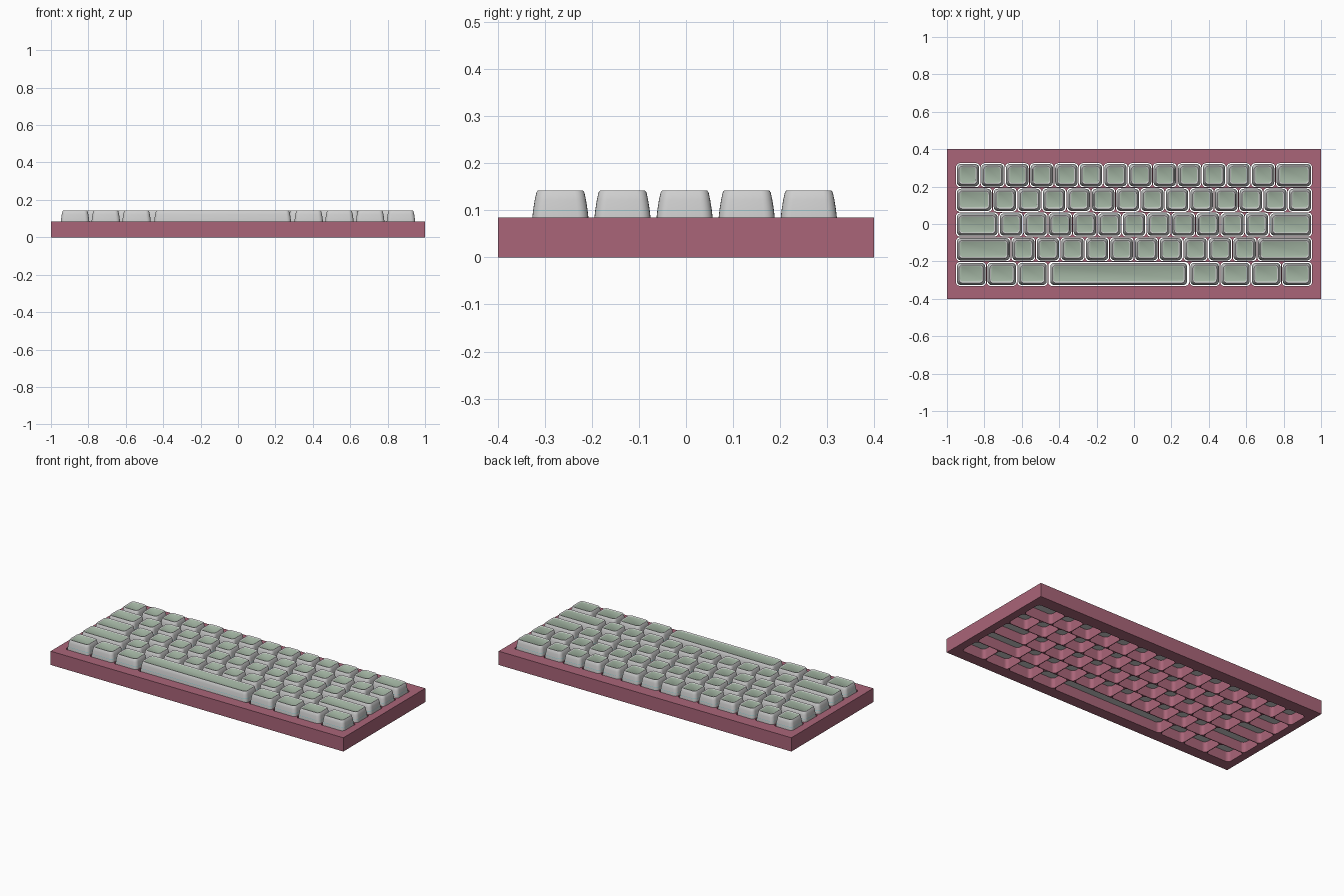
import bpy, bmesh, math

if "Cube" in bpy.data.objects:
    bpy.data.objects.remove(bpy.data.objects["Cube"])

U = 0.1315            # one key unit
ROW_PITCH = 0.132
CASE_H = 0.085
ROWS = [              # key widths in units, back row first
    [1] * 13 + [1.5],
    [1.5] + [1] * 13,
    [1.75] + [1] * 11 + [1.75],
    [2.25] + [1] * 10 + [2.25],
    [1.25] * 3 + [5.75] + [1.25] * 4,
]


def material(name, rgb):
    m = bpy.data.materials.new(name)
    m.diffuse_color = (*rgb, 1)
    m.use_nodes = True
    m.node_tree.nodes["Principled BSDF"].inputs["Base Color"].default_value = m.diffuse_color
    return m


pink = material("case_pink", (0.40, 0.13, 0.19))
grey = material("key_grey", (0.62, 0.62, 0.62))
green = material("key_top_green", (0.38, 0.48, 0.38))
cyan = material("key_line_cyan", (0.25, 0.65, 0.68))


def rounded_rect(cx, cy, w, h, r, n=5):
    """Outline points of a rounded rectangle."""
    pts = []
    for i, (sx, sy) in enumerate([(1, 1), (-1, 1), (-1, -1), (1, -1)]):
        for k in range(n + 1):
            a = math.pi / 2 * (i + k / n)
            pts.append((cx + sx * (w / 2 - r) + r * math.cos(a),
                        cy + sy * (h / 2 - r) + r * math.sin(a)))
    return pts


# Key profile: (inset from base outline, height, corner radius, material)
PROFILE = [
    (0.000, 0.060, 0.022, 0), (0.000, 0.086, 0.022, 0),
    (0.0015, 0.0992, 0.022, 0), (0.0017, 0.1012, 0.022, 2),
    (0.005, 0.122, 0.021, 0), (0.0085, 0.138, 0.020, 0),
    (0.0115, 0.142, 0.019, 0), (0.0145, 0.1415, 0.017, 0),
    (0.018, 0.139, 0.014, 0),
]


def keycap(name, cx, cy, w, h):
    bm = bmesh.new()
    loops = []
    for inset, z, r, _ in PROFILE:
        pts = rounded_rect(0, 0, w - 2 * inset, h - 2 * inset, r)
        loops.append([bm.verts.new((x, y, z)) for x, y in pts])
    n = len(loops[0])
    bm.faces.new(loops[0][::-1])
    for j in range(1, len(loops)):
        a, b = loops[j - 1], loops[j]
        for i in range(n):
            k = (i + 1) % n
            bm.faces.new((a[i], a[k], b[k], b[i])).material_index = PROFILE[j][3]
    bm.faces.new(loops[-1]).material_index = 1
    mesh = bpy.data.meshes.new(name)
    bm.to_mesh(mesh)
    bm.free()
    for m in (grey, green, cyan):
        mesh.materials.append(m)
    ob = bpy.data.objects.new(name, mesh)
    ob.location = (cx, cy, 0)
    bpy.context.collection.objects.link(ob)
    return ob


# Keys, and the hole outline for each one
keys, outlines = [], [[(-1, -0.4), (1, -0.4), (1, 0.4), (-1, 0.4)]]
for r, row in enumerate(ROWS):
    x = -sum(row) * U / 2
    y = (2 - r) * ROW_PITCH - 0.003
    for c, units in enumerate(row):
        w = units * U
        space = units > 5
        name = "space_bar" if space else f"key_row{r + 1}_{c + 1}"
        keys.append(keycap(name, x + w / 2, y, w - (0.025 if space else 0.0125), 0.119))
        outlines.append(rounded_rect(x + w / 2, y, w - 0.004, ROW_PITCH - 0.004, 0.02))
        x += w

# Case: a slab with a through hole under every key
curve = bpy.data.curves.new("case_outline", 'CURVE')
curve.dimensions = '2D'
curve.fill_mode = 'BOTH'
curve.extrude = CASE_H / 2
for pts in outlines:
    s = curve.splines.new('POLY')
    s.points.add(len(pts) - 1)
    for p, (px, py) in zip(s.points, pts):
        p.co = (px, py, 0, 1)
    s.use_cyclic_u = True
tmp = bpy.data.objects.new("case_outline", curve)
bpy.context.collection.objects.link(tmp)
bpy.context.view_layer.update()
deps = bpy.context.evaluated_depsgraph_get()
mesh = bpy.data.meshes.new_from_object(tmp.evaluated_get(deps))
bpy.data.objects.remove(tmp)
bm = bmesh.new()
bm.from_mesh(mesh)
bmesh.ops.remove_doubles(bm, verts=bm.verts, dist=1e-5)
bmesh.ops.translate(bm, verts=bm.verts, vec=(0, 0, CASE_H / 2))
bmesh.ops.recalc_face_normals(bm, faces=bm.faces)
for f in bm.faces:
    f.smooth = False
    f.material_index = 0
bm.to_mesh(mesh)
bm.free()
mesh.materials.clear()
mesh.materials.append(pink)
case = bpy.data.objects.new("case", mesh)
bpy.context.collection.objects.link(case)

# Smooth keys with crisp rims
bpy.ops.object.select_all(action='DESELECT')
for k in keys:
    k.select_set(True)
bpy.context.view_layer.objects.active = keys[0]
bpy.ops.object.shade_smooth_by_angle(angle=math.radians(35))
